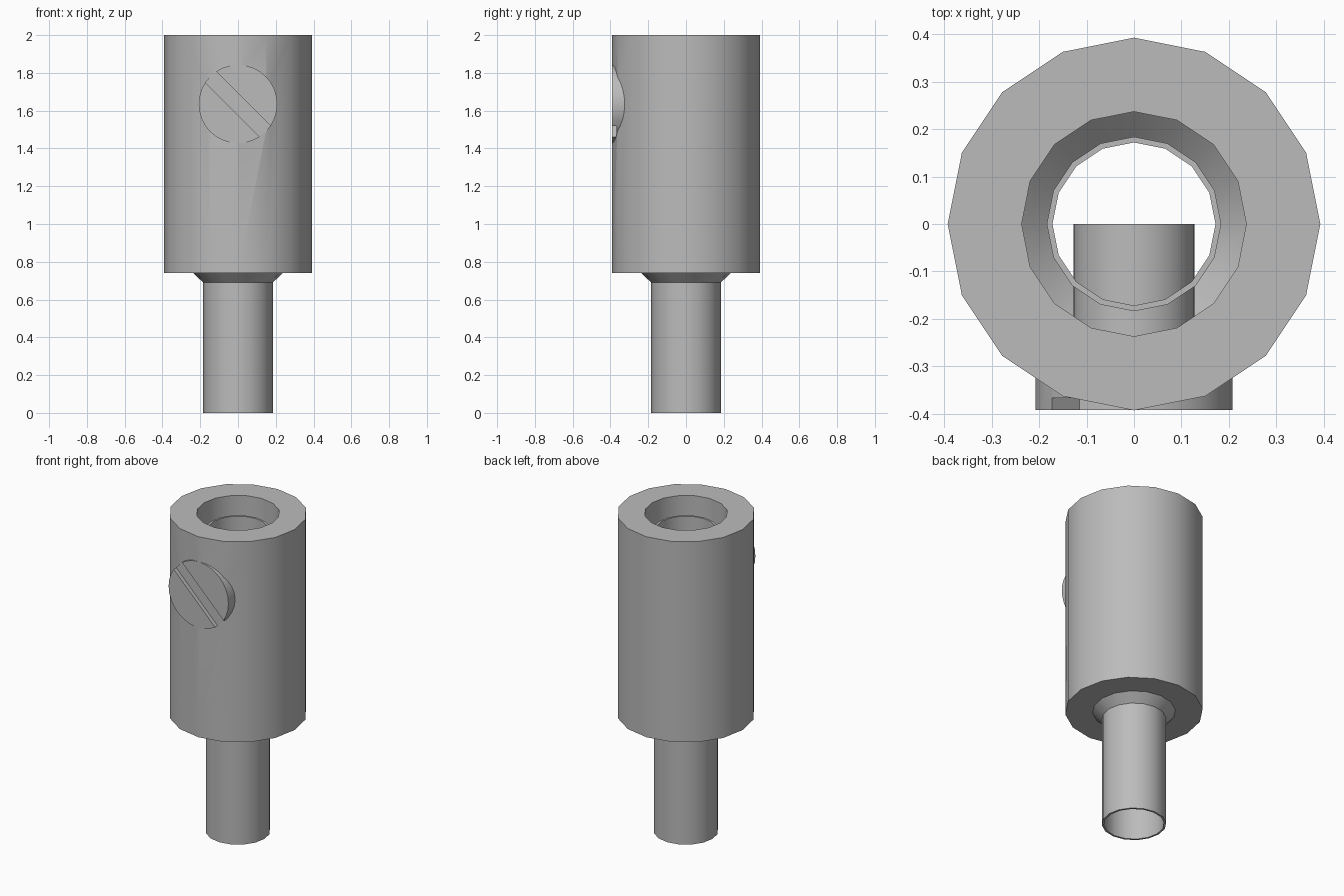
import bpy, bmesh, math
from mathutils import Matrix

default = bpy.data.objects.get("Cube")
if default:
    bpy.data.objects.remove(default, do_unlink=True)

SIDES = 16
SCREW_Z = 1.635

# One plain grey metal
metal = bpy.data.materials.new("grey_metal")
metal.use_nodes = True
grey = (0.5, 0.5, 0.5, 1)
metal.diffuse_color = grey
metal.node_tree.nodes["Principled BSDF"].inputs["Base Color"].default_value = grey


def finish(name, bm):
    mesh = bpy.data.meshes.new(name)
    bm.to_mesh(mesh)
    bm.free()
    mesh.materials.append(metal)
    obj = bpy.data.objects.new(name, mesh)
    bpy.context.collection.objects.link(obj)
    return obj


def lathe(name, profile, closed=True):
    """Turn an (r, z) outline around the z axis."""
    bm = bmesh.new()
    rings = []
    for r, z in profile:
        rings.append([bm.verts.new((r * math.cos(a), r * math.sin(a), z))
                      for a in (i * math.tau / SIDES for i in range(SIDES))])
    pairs = list(zip(rings, rings[1:]))
    if closed:
        pairs.append((rings[-1], rings[0]))
    for low, high in pairs:
        for i in range(SIDES):
            j = (i + 1) % SIDES
            bm.faces.new((low[i], low[j], high[j], high[i]))
    return finish(name, bm)


def rod(name, radius, y_front, y_back):
    """Cylinder along y at screw height."""
    bm = bmesh.new()
    place = Matrix.Translation((0, (y_front + y_back) / 2, SCREW_Z)) @ Matrix.Rotation(math.pi / 2, 4, "X")
    bmesh.ops.create_cone(bm, cap_ends=True, segments=32, radius1=radius, radius2=radius,
                          depth=y_back - y_front, matrix=place)
    return finish(name, bm)


def activate(obj):
    bpy.ops.object.select_all(action="DESELECT")
    obj.select_set(True)
    bpy.context.view_layer.objects.active = obj


def cut(obj, cutter):
    activate(obj)
    mod = obj.modifiers.new("cut", "BOOLEAN")
    mod.operation = "DIFFERENCE"
    mod.solver = "EXACT"
    mod.object = cutter
    bpy.ops.object.modifier_apply(modifier=mod.name)
    bpy.data.objects.remove(cutter, do_unlink=True)


# Thick outer sleeve with a recess for the screw head
sleeve = lathe("outer_sleeve", [(0.237, 0.74), (0.393, 0.74), (0.393, 2), (0.237, 2)])
cut(sleeve, rod("recess_cutter", 0.207, -0.6, -0.3))

# Thin inner tube running up inside the sleeve, joined by a cone
tube = lathe("inner_tube", [(0.172, 0), (0.184, 0), (0.184, 1.9), (0.172, 1.9)])
cone = lathe("joining_cone", [(0.184, 0.69), (0.237, 0.74)], closed=False)

# Clamping screw with a diagonal slot
shank = rod("screw_shank", 0.128, -0.32, 0)
head = rod("screw_head", 0.208, -0.392, -0.29)
bm = bmesh.new()
bmesh.ops.create_cube(bm, size=1, matrix=Matrix.Translation((0, -0.417, SCREW_Z))
                      @ Matrix.Rotation(math.pi / 4, 4, "Y") @ Matrix.Diagonal((0.6, 0.1, 0.082, 1)))
cut(head, finish("slot_cutter", bm))

for obj in (sleeve, tube, cone, shank, head):
    activate(obj)
    bpy.ops.object.shade_smooth_by_angle(angle=math.radians(30))
